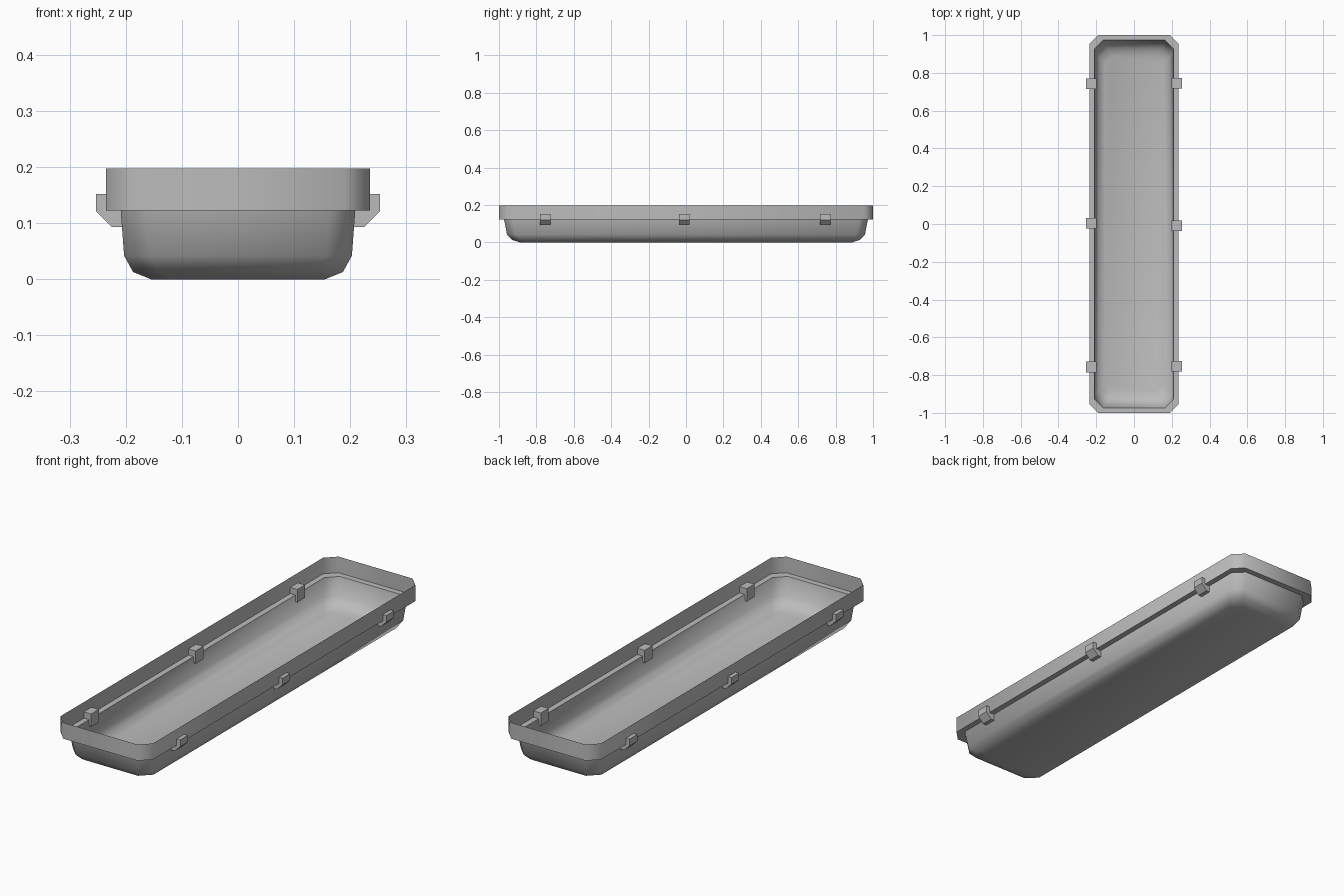
import bpy, bmesh, math

old = bpy.data.objects.get("Cube")
if old:
    bpy.data.objects.remove(old, do_unlink=True)

grey = bpy.data.materials.new("light_grey_plastic")
grey.use_nodes = True
colour = (0.5, 0.5, 0.5, 1)
grey.diffuse_color = colour
grey.node_tree.nodes["Principled BSDF"].inputs["Base Color"].default_value = colour


def finish(bm, name, angle=60):
    mesh = bpy.data.meshes.new(name)
    bm.to_mesh(mesh)
    bm.free()
    obj = bpy.data.objects.new(name, mesh)
    bpy.context.collection.objects.link(obj)
    mesh.materials.append(grey)
    bpy.ops.object.select_all(action="DESELECT")
    obj.select_set(True)
    bpy.context.view_layer.objects.active = obj
    bpy.ops.object.shade_smooth_by_angle(angle=math.radians(angle))
    return obj


def ring(bm, x, y, z, c):
    """Counter-clockwise rectangle with cut corners, half sizes x and y."""
    quarter = [(x, y - c), (x - c, y)]
    pts = quarter + [(-a, b) for a, b in reversed(quarter)]
    pts += [(-a, -b) for a, b in pts]
    return [bm.verts.new((a, b, z)) for a, b in pts]


def loft(name, sections, closed_end=False):
    """Skin a stack of cut-corner rings, listed from top to bottom."""
    bm = bmesh.new()
    rings = [ring(bm, *s) for s in sections]
    for up, low in zip(rings, rings[1:]):
        for i in range(8):
            j = (i + 1) % 8
            bm.faces.new((up[i], low[i], low[j], up[j]))
    if closed_end:
        bm.faces.new(list(reversed(rings[-1])))
    return finish(bm, name)


# Thin upright rim with its inward ledge
loft("rim", [(0.235, 1.0, 0.197, 0.046), (0.235, 1.0, 0.123, 0.046),
             (0.209, 0.973, 0.123, 0.046)])

# Basin with rounded lower edge and flat floor
loft("basin", [(0.209, 0.973, 0.123, 0.046), (0.203, 0.957, 0.042, 0.046),
               (0.187, 0.928, 0.013, 0.046), (0.155, 0.888, 0.0, 0.04)], True)

# Clips gripping the long sides, with a bevelled outer lower corner
clip_profile = [(0.198, 0.093), (0.225, 0.093), (0.253, 0.121),
                (0.253, 0.152), (0.198, 0.152)]
half_width = 0.028


def clip(name, side, y):
    bm = bmesh.new()
    face = bm.faces.new([bm.verts.new((side * x, y - half_width, z))
                         for x, z in clip_profile])
    grown = bmesh.ops.extrude_face_region(bm, geom=[face])["geom"]
    for v in grown:
        if isinstance(v, bmesh.types.BMVert):
            v.co.y += 2 * half_width
    bmesh.ops.recalc_face_normals(bm, faces=bm.faces)
    finish(bm, name, 30)


for label, side, spots in (("left", 1, (-0.753, -0.01, 0.745)),
                           ("right", -1, (-0.757, 0.003, 0.743))):
    for place, y in zip(("front", "middle", "back"), spots):
        clip(f"{label}_{place}_clip", side, y)
